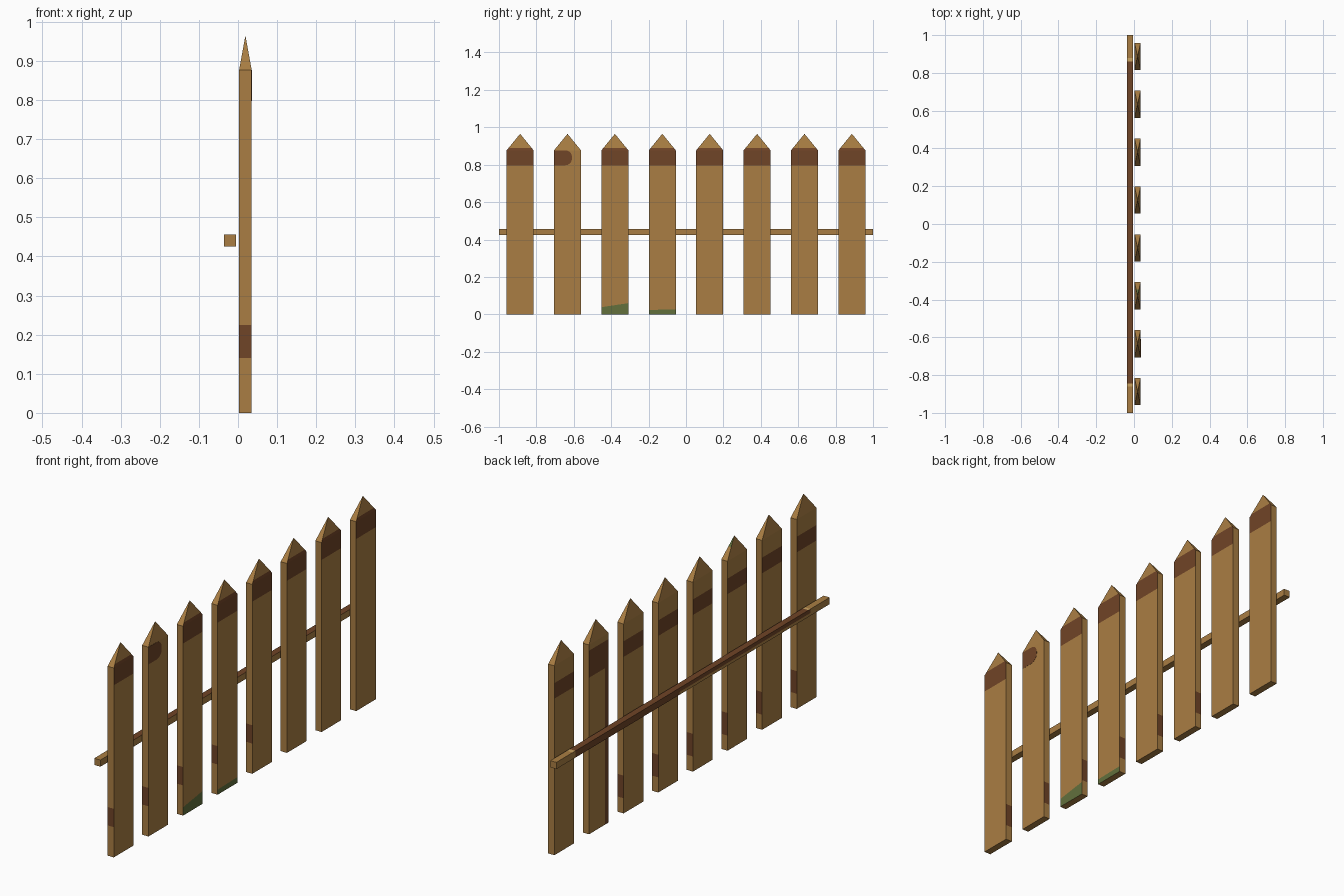
import bpy, bmesh
from mathutils import Vector

if "Cube" in bpy.data.objects:
    bpy.data.objects.remove(bpy.data.objects["Cube"])

# Flat colours
def material(name, rgb):
    m = bpy.data.materials.new(name)
    m.diffuse_color = (*rgb, 1)
    m.use_nodes = True
    m.node_tree.nodes["Principled BSDF"].inputs["Base Color"].default_value = m.diffuse_color
    return m

MATS = [material("tan_wood", (0.40, 0.208, 0.056)),
        material("dark_brown", (0.163, 0.058, 0.020)),
        material("moss_green", (0.122, 0.162, 0.046)),
        material("light_tan", (0.60, 0.37, 0.12))]
TAN, BROWN, GREEN, LIGHT = range(4)

def finish(bm, name, rule):
    bmesh.ops.recalc_face_normals(bm, faces=bm.faces)
    for f in bm.faces:
        f.material_index = rule(f.calc_center_bounds(), f.normal)
    me = bpy.data.meshes.new(name)
    bm.to_mesh(me)
    bm.free()
    for m in MATS:
        me.materials.append(m)
    ob = bpy.data.objects.new(name, me)
    bpy.context.collection.objects.link(ob)
    return ob

def box(lo, hi):
    bm = bmesh.new()
    bmesh.ops.create_cube(bm, size=1)
    for v in bm.verts:
        v.co = Vector([(a + b) / 2 + c * (b - a) for a, b, c in zip(lo, hi, v.co)])
    return bm

def cut(bm, co, no):
    geom = bm.verts[:] + bm.edges[:] + bm.faces[:]
    bmesh.ops.bisect_plane(bm, geom=geom, plane_co=co, plane_no=no)

X0, X1, HALF, SHOULDER, TIP = 0.003, 0.035, 0.072, 0.877, 0.965

# Pickets: pointed boards, sliced so the stained bands follow face edges
for i in range(8):
    y = (i - 3.5) * 0.2534
    bm = box((X0, y - HALF, 0), (X1, y + HALF, SHOULDER))
    bm.normal_update()
    top = [f for f in bm.faces if f.normal.z > 0.9]
    apex = bmesh.ops.poke(bm, faces=top)["verts"][0]
    apex.co.z = TIP
    for z in (0.07, 0.14, 0.175, 0.225, 0.725, 0.797, 0.85, 0.89, 0.925):
        cut(bm, (0, 0, z), (0, 0, 1))
    if i == 6:
        cut(bm, (0, y - 0.045, 0), (0, 1, 0))
    # moss line at the foot of two pickets
    moss = {2: (0.049, 0.15), 3: (0.025, 0.02)}.get(i)
    if moss:
        cut(bm, (0, y, moss[0]), (0, -moss[1], 1))

    def rule(c, n, i=i, y=y, moss=moss):
        z = c.z
        if n.x > 0.5:
            if moss and z < moss[0]:
                return GREEN
            return BROWN if 0.797 < z < 0.89 and i != 1 else TAN
        if n.x < -0.5:
            if i == 6 and (0.725 < z < 0.85 or (c.y < y - 0.045 and z < 0.797)):
                return BROWN
            return BROWN if 0.725 < z < 0.797 else TAN
        if n.y < -0.5:
            return BROWN if 0.14 < z < 0.225 and i < 5 else TAN
        if n.y > 0.5:
            if i == 2 and z > 0.925:
                return GREEN
            return BROWN if 0.07 < z < 0.175 and i < 6 else TAN
        return TAN

    finish(bm, f"picket_{i + 1}", rule)

# Rounded stain on the second picket, a thin plate
y = -1.5 * 0.2534 - 0.2534
bm = box((X1, y - HALF, 0.797), (X1 + 0.0008, y + 0.024, 0.877))
edges = [e for e in bm.edges if all(v.co.y > y for v in e.verts)
         and abs(e.verts[0].co.x - e.verts[1].co.x) > 1e-5]
bmesh.ops.bevel(bm, geom=edges, offset=0.035, segments=4, profile=0.5, affect='EDGES')
finish(bm, "round_stain", lambda c, n: BROWN)

# Rail: stained on top and back, plain ends and front
bm = box((-0.036, -1, 0.425), (-0.005, 1, 0.456))
for yy in (-0.86, -0.845, 0.1, 0.86, 0.88):
    cut(bm, (0, yy, 0), (0, 1, 0))
cut(bm, (0, 0, 0.438), (0, 0, 1))

def rail_rule(c, n):
    if n.z > 0.5:
        if -0.86 < c.y < -0.845 or 0.86 < c.y < 0.88:
            return LIGHT
        return BROWN if abs(c.y) < 0.86 else TAN
    if n.x < -0.5 and -0.86 < c.y < 0.86:
        return TAN if c.z < 0.438 and c.y < 0.1 else BROWN
    return TAN

finish(bm, "rail", rail_rule)
